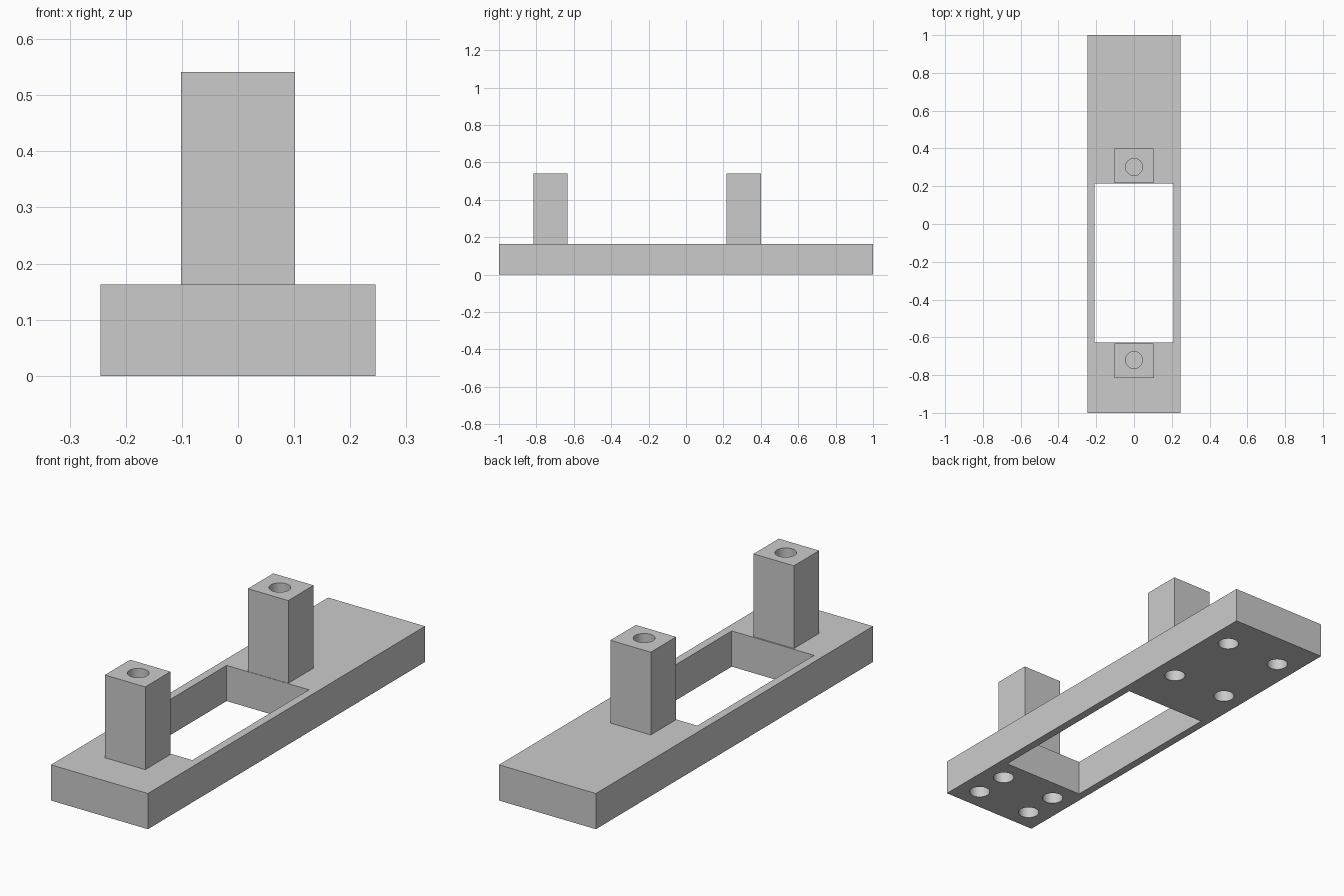
import bpy
import math

if "Cube" in bpy.data.objects:
    bpy.data.objects.remove(bpy.data.objects["Cube"], do_unlink=True)

# Single plain grey material
grey = bpy.data.materials.new("plain_grey")
grey.use_nodes = True
colour = (0.6, 0.6, 0.6, 1)
grey.diffuse_color = colour
grey.node_tree.nodes["Principled BSDF"].inputs["Base Color"].default_value = colour


def box(name, low, high):
    centre = [(a + b) / 2 for a, b in zip(low, high)]
    bpy.ops.mesh.primitive_cube_add(size=1, location=centre)
    ob = bpy.context.object
    ob.name = name
    ob.scale = [b - a for a, b in zip(low, high)]
    bpy.ops.object.transform_apply(location=False, rotation=False, scale=True)
    ob.data.materials.append(grey)
    return ob


def drill(x, y, z_low, z_high):
    bpy.ops.mesh.primitive_cylinder_add(
        vertices=48, radius=HOLE_R, depth=z_high - z_low,
        location=(x, y, (z_low + z_high) / 2))
    ob = bpy.context.object
    ob.name = "hole_cutter"
    ob.hide_render = True
    ob.data.materials.append(grey)
    return ob


def cut(target, cutter):
    mod = target.modifiers.new("cut", 'BOOLEAN')
    mod.operation = 'DIFFERENCE'
    mod.solver = 'EXACT'
    mod.object = cutter
    bpy.context.view_layer.objects.active = target
    bpy.ops.object.modifier_apply(modifier=mod.name)
    bpy.data.objects.remove(cutter, do_unlink=True)


def finish(ob):
    bpy.ops.object.select_all(action='DESELECT')
    ob.select_set(True)
    bpy.context.view_layer.objects.active = ob
    bpy.ops.object.shade_smooth_by_angle(angle=math.radians(30))


BASE_TOP, POST_TOP = 0.163, 0.541
HOLE_R = 0.045

# Base plate with a rectangular window through it
base = box("base_plate", (-0.245, -1, 0), (0.245, 1, BASE_TOP))
cut(base, box("window_cutter", (-0.208, -0.627, -0.1), (0.208, 0.215, 0.3)))

# Blind screw holes in the underside, four at each end
for y in (-0.897, -0.731, 0.451, 0.82):
    for side in (-1, 1):
        cut(base, drill(side * 0.142, y, -0.05, 0.11))
finish(base)

# Square posts with a blind hole in the top
for name, y_low, y_high, hole_y in (("front_post", -0.815, -0.633, -0.72),
                                    ("back_post", 0.217, 0.4, 0.302)):
    post = box(name, (-0.102, y_low, BASE_TOP), (0.102, y_high, POST_TOP))
    cut(post, drill(0, hole_y, POST_TOP - 0.2, POST_TOP + 0.05))
    finish(post)
